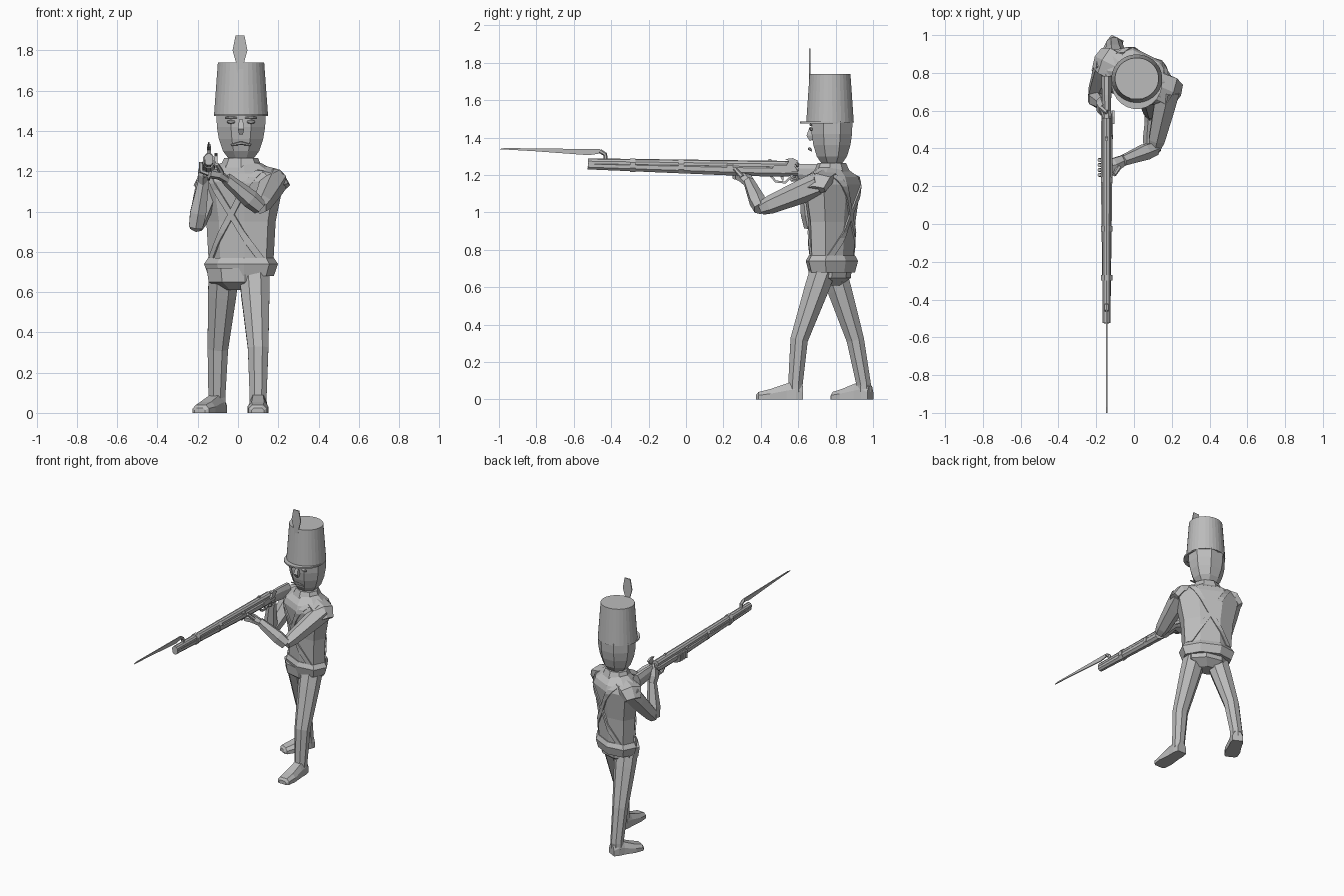
import bpy, bmesh, math
from mathutils import Vector
from mathutils.bvhtree import BVHTree

if "Cube" in bpy.data.objects:
    bpy.data.objects.remove(bpy.data.objects["Cube"])

SHADE = 0.5
grey = bpy.data.materials.new("plain grey")
grey.use_nodes = True
grey.diffuse_color = (SHADE, SHADE, SHADE, 1)
shader = grey.node_tree.nodes["Principled BSDF"]
shader.inputs["Base Color"].default_value = grey.diffuse_color

ACROSS, DEPTH, UP = Vector((1, 0, 0)), Vector((0, 1, 0)), Vector((0, 0, 1))


def build(name, verts, faces):
    """Make a flat shaded object with all faces pointing outward."""
    mesh = bpy.data.meshes.new(name)
    mesh.from_pydata(verts, [], faces)
    bm = bmesh.new()
    bm.from_mesh(mesh)
    bmesh.ops.recalc_face_normals(bm, faces=bm.faces)
    bm.to_mesh(mesh)
    bm.free()
    mesh.materials.append(grey)
    obj = bpy.data.objects.new(name, mesh)
    bpy.context.collection.objects.link(obj)
    return obj


def loft(name, rings):
    """Skin a list of equal rings and cap both ends."""
    count = len(rings[0])
    verts = [point for ring in rings for point in ring]
    faces = [tuple(range(count)), tuple(range(len(verts) - count, len(verts)))]
    for start in range(0, len(verts) - count, count):
        for i in range(count):
            following = start + (i + 1) % count
            faces.append((start + i, following, following + count, start + i + count))
    return build(name, verts, faces)


def polygon(centre, u, v, sides):
    """Polygon whose flat sides touch the half sizes given by u and v."""
    grow = 1 / math.cos(math.pi / sides)
    angles = [math.tau * (i + 0.5) / sides for i in range(sides)]
    return [centre + grow * (math.cos(a) * u + math.sin(a) * v) for a in angles]


def stack(name, x, y, levels, ratio, turn=0, sides=8):
    """Upright body part from pairs of height and half width."""
    u = Vector((math.cos(turn), math.sin(turn), 0))
    v = UP.cross(u) * ratio
    return loft(name, [polygon(Vector((x, y, z)), u * w, v * w, sides) for z, w in levels])


def limb(name, path, radii, sides=6, across=ACROSS, flat=1):
    """Tapered tube along a path; flat scales its height against its width."""
    points = [Vector(p) for p in path]
    rings = []
    for i, (point, radius) in enumerate(zip(points, radii)):
        ahead = points[min(i + 1, len(points) - 1)] - points[max(i - 1, 0)]
        v = ahead.cross(across).normalized()
        u = v.cross(ahead).normalized()
        rings.append(polygon(point, u * radius, v * radius * flat, sides))
    return loft(name, rings)


def plate(name, centre, outline, across, thick):
    """Flat outline of points around a centre, thickened across."""
    offset = across * thick / 2
    return loft(name, [[Vector(centre) + p + side for p in outline] for side in (-offset, offset)])


# Torso, twisted so the left shoulder leads
TWIST = math.radians(-26)
MID_X, MID_Y = .015, .78
torso = stack("torso", MID_X, MID_Y, [(.73, .17), (.77, .16), (.95, .17), (1.15, .21), (1.19, .19), (1.24, .1)],
              .62, TWIST)
stack("coat_hem", MID_X, MID_Y, [(.68, .16), (.74, .18), (.77, .16)], .66, TWIST)
stack("hips", 0, .77, [(.61, .07), (.65, .14), (.72, .15)], .72, TWIST / 2)
stack("collar", MID_X, MID_Y, [(1.2, .11), (1.265, .08)], .85, TWIST)
stack("neck", MID_X, MID_Y, [(1.2, .06), (1.3, .06)], .9)

# Crossed straps laid on the chest and back
tree = BVHTree.FromPolygons([v.co for v in torso.data.vertices],
                            [face.vertices for face in torso.data.polygons])
chest_across = Vector((math.cos(TWIST), math.sin(TWIST), 0))
STEPS, HALF_STRAP = 14, .018
for label, outward in (("front", chest_across.cross(UP)), ("back", UP.cross(chest_across))):
    for hand, lean in (("left", chest_across), ("right", -chest_across)):
        verts = []
        for i in range(STEPS + 1):
            rise = i / STEPS
            middle = Vector((MID_X, MID_Y, .77 + .43 * rise)) + lean * .27 * (rise - .5)
            for edge in (-HALF_STRAP, HALF_STRAP):
                inside = middle + chest_across * edge
                hit = tree.ray_cast(inside + outward, -outward)[0]
                verts.append((hit or inside) + outward * .004)
        faces = [(i, i + 1, i + 3, i + 2) for i in range(0, 2 * STEPS, 2)]
        strap = build(f"{label}_strap_{hand}", verts, faces)
        solid = strap.modifiers.new("thickness", "SOLIDIFY")
        solid.thickness, solid.offset = .009, 0

# Head and face
stack("head", MID_X, MID_Y, [(1.26, .06), (1.3, .09), (1.36, .11), (1.42, .12), (1.49, .122)], .9)
FACE_Y = .67
limb("nose", [(MID_X, FACE_Y, 1.455), (MID_X, FACE_Y - .01, 1.41), (MID_X, FACE_Y, 1.385)],
     (.009, .016, .009), sides=4)


def facial_bar(name, x, z, half_length, bow, radius):
    """Slim spindle across the face, bowed in the middle."""
    ends = [Vector((x + s * half_length, FACE_Y, z)) for s in (-1, 0, 1)]
    ends[1] += UP * bow - DEPTH * bow
    limb(name, ends, (radius / 2, radius, radius / 2), across=DEPTH)


facial_bar("mouth", MID_X, 1.33, .05, .01, .008)
for label, side in (("left", 1), ("right", -1)):
    facial_bar(f"{label}_eye", MID_X + side * .05, 1.445, .02, 0, .009)
    facial_bar(f"{label}_brow", MID_X + side * .05, 1.465, .03, .004, .006)

# Tall cap with peak and plume
CAP_Y = .77
stack("cap", MID_X, CAP_Y, [(1.48, .134), (1.74, .115)], .95, sides=32)
stack("cap_peak", MID_X, CAP_Y - .02, [(1.475, .134), (1.485, .134)], 1.05, sides=24)
plume_half = [(.012, 0), (.02, .08), (.037, .14), (.022, .215)]
plume = [ACROSS * x + UP * z for x, z in plume_half]
plume += [UP * z - ACROSS * x for x, z in reversed(plume_half)]
plate("plume", (.01, .662, 1.66), plume, DEPTH, .007)


# Legs and shoes
def leg(label, hip, knee, ankle, toe):
    """Leg from hip to floor, with an arched shoe under the ankle."""
    foot = Vector(ankle)
    foot.z = .04
    thigh = Vector(hip).lerp(Vector(knee), .3)
    limb(f"{label}_leg", [hip, thigh, knee, ankle, foot], (.075, .07, .051, .042, .042), sides=8, flat=.92)
    toe = Vector(toe)
    ground = Vector((foot.x, foot.y, 0))
    forward = (toe - ground).normalized()
    heel = ground - forward * .04
    sideways = forward.cross(UP)
    rings = []
    for along, half, top in ((0, .035, .07), (.15, .043, .1), (.35, .043, .085),
                             (.7, .052, .055), (.95, .045, .04), (1, .03, .025)):
        centre = heel.lerp(toe, along)
        section = [(-1, 0), (1, 0), (1, .55), (.6, 1), (-.6, 1), (-1, .55)]
        rings.append([centre + sideways * half * s + UP * top * h for s, h in section])
    loft(f"{label}_shoe", rings)


leg("left", (.08, .735, .7), (.1, .605, .32), (.1, .585, .08), (.098, .375, 0))
leg("right", (-.07, .785, .7), (-.1, .905, .32), (-.105, .95, .08), (-.19, .785, 0))


# Arms and shoulder caps
def arm(label, shoulder, elbow, wrist, across):
    """Upper arm and forearm, both thickest in the middle of the muscle."""
    shoulder, elbow, wrist = Vector(shoulder), Vector(elbow), Vector(wrist)
    limb(f"{label}_upper_arm", [shoulder, shoulder.lerp(elbow, .3), shoulder.lerp(elbow, .85), elbow],
         (.06, .055, .042, .03))
    limb(f"{label}_forearm", [elbow, elbow.lerp(wrist, .3), wrist], (.034, .04, .026), across=across)
    neck = Vector((MID_X, MID_Y, shoulder.z))
    outer = (shoulder - neck).normalized()
    cap = [shoulder - outer * .07 + UP * .04, shoulder + outer * .01 + UP * .02, shoulder + outer * .05 - UP * .03]
    limb(f"{label}_shoulder_cap", cap, (.07, .075, .055), across=UP.cross(outer), flat=.5)


arm("left", (.18, .71, 1.15), (.11, .4, 1.02), (-.06, .335, 1.165), DEPTH)
arm("right", (-.14, .855, 1.15), (-.21, .67, .92), (-.17, .635, 1.16), ACROSS)

# Musket
GUN_X = -.145


def gun(y, z, x=0):
    return Vector((GUN_X + x, y, z))


def gun_plate(name, corner, steps, x, thick):
    """Side profile of a fitting, walked out from one corner."""
    plate(name, gun(*corner, x), [DEPTH * y + UP * z for y, z in steps], ACROSS, thick)


MUZZLE = -.525
limb("musket_barrel", [gun(MUZZLE, 1.267), gun(.56, 1.25)], (.021, .024), sides=10)
limb("musket_stock", [gun(MUZZLE, 1.25), gun(.3, 1.226), gun(.52, 1.222), gun(.6, 1.22)],
     (.02, .031, .031, .023), sides=8)
limb("musket_butt", [gun(.6, 1.22), gun(.68, 1.215), gun(.78, 1.205)], (.022, .025, .027), sides=8, flat=1.8)
for i in range(3):
    start = gun(.26 * i - .3, 1.252 - .008 * i)
    limb(f"barrel_band_{i}", [start, start + DEPTH * .03], (.03, .03), sides=8, flat=1.2)
gun_plate("lock_plate", (.45, 1.215), [(0, 0), (.02, .035), (.13, .035), (.15, 0)], .03, .009)
gun_plate("hammer", (.53, 1.24), [(0, 0), (.02, .035), (0, .045), (.04, .05), (.07, .035), (.04, 0)], .035, .014)
gun_plate("rear_sight", (.44, 1.265), [(0, 0), (0, .02), (.015, .02), (.03, 0)], 0, .012)
gun_plate("trigger", (.5, 1.17), [(0, .03), (.015, 0), (.02, 0), (.02, .03)], 0, .008)
limb("trigger_guard", [gun(.45, 1.2), gun(.48, 1.165), gun(.53, 1.16), gun(.57, 1.2)], [.006] * 4, sides=4)

# Bayonet
limb("bayonet_neck", [gun(-.43, 1.28), gun(-.432, 1.31), gun(-.46, 1.328)], [.01] * 3)
gun_plate("bayonet_blade", (-1, 1.338),
          [(0, 0), (.03, .006), (.54, 0), (.56, -.02), (.48, -.032), (.18, -.01)], 0, .007)

# Hands, with fingers wrapped round the musket
limb("left_hand", [gun(.34, 1.155, .095), gun(.315, 1.185, .045), gun(.3, 1.19)], (.027, .036, .038),
     across=DEPTH, flat=.6)
limb("right_hand", [gun(.64, 1.15, -.03), gun(.62, 1.19, -.03), gun(.6, 1.23, -.02)], (.022, .024, .02), flat=1.6)
for i in range(4):
    y, z = .26 + .026 * i, 1.175 + .02 * i
    limb(f"left_finger_{i}", [gun(y, 1.187), gun(y, 1.2, -.037), gun(y, 1.245, -.038)],
         (.011, .011, .009), across=DEPTH)
    limb(f"right_finger_{i}", [gun(.61, z, -.03), gun(.565, z, -.015), gun(.565, z, .02)],
         (.009, .009, .008), across=UP)
limb("left_thumb", [gun(.3, 1.19, .065), gun(.26, 1.235, .04)], (.012, .009))
limb("right_thumb", [gun(.62, 1.23, -.03), gun(.59, 1.262)], (.012, .009))
